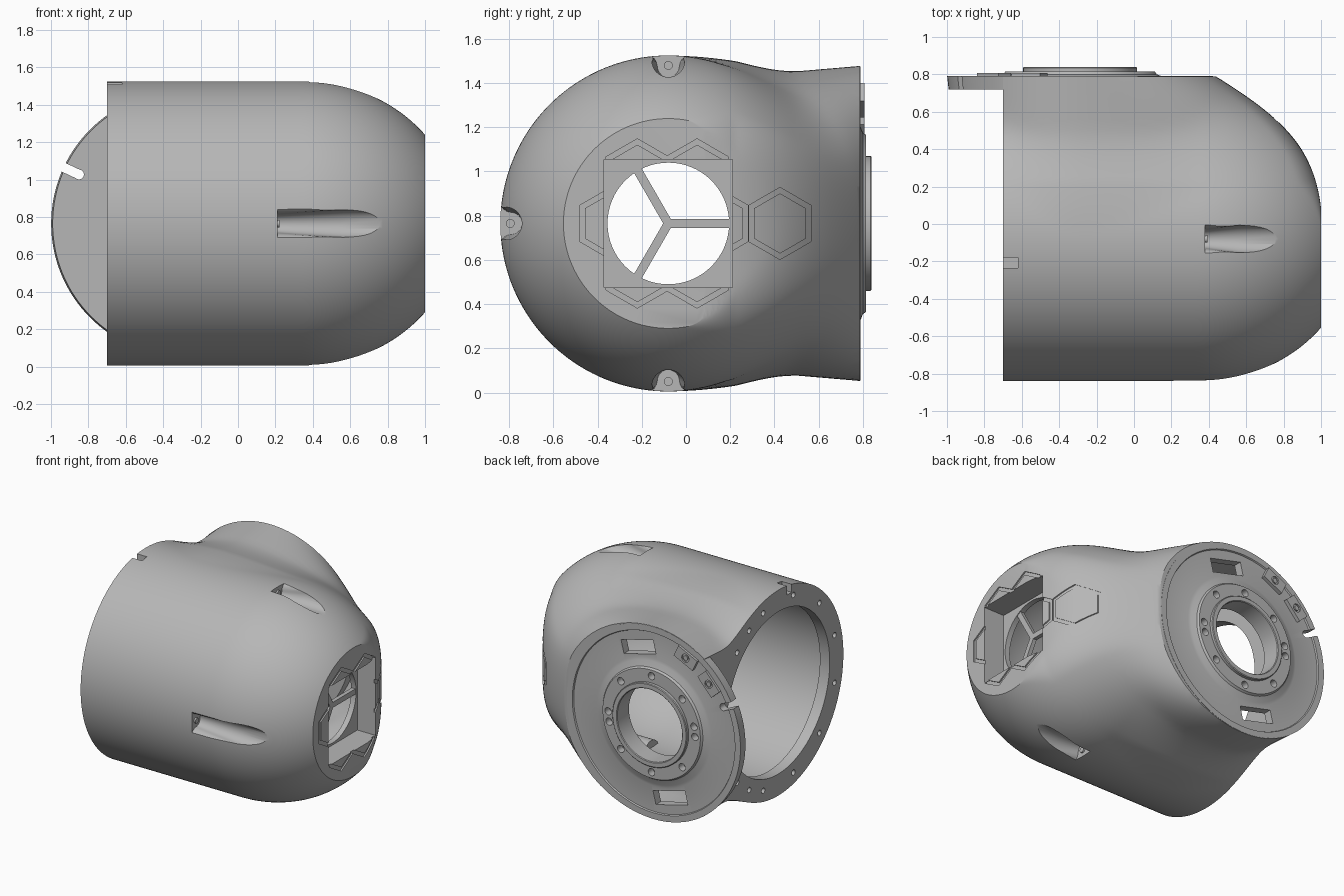
import bpy, bmesh, math
from mathutils import Vector, Matrix

if "Cube" in bpy.data.objects:
    bpy.data.objects.remove(bpy.data.objects["Cube"])

AY, AZ = -0.08, 0.765      # axis of the main barrel (along x)
CX = -0.288                # axis of the side branch (along y)
TAU = 2 * math.pi

grey = bpy.data.materials.new("plain_grey")
grey.use_nodes = True
grey.diffuse_color = (0.47, 0.47, 0.47, 1)
grey.node_tree.nodes["Principled BSDF"].inputs["Base Color"].default_value = (0.47, 0.47, 0.47, 1)


def finish(name, bm):
    """Turn a bmesh into a named grey object."""
    bmesh.ops.recalc_face_normals(bm, faces=bm.faces)
    me = bpy.data.meshes.new(name)
    bm.to_mesh(me)
    bm.free()
    me.materials.append(grey)
    ob = bpy.data.objects.new(name, me)
    bpy.context.collection.objects.link(ob)
    return ob


def skin(rings, caps):
    """Bridge a list of point rings, with end caps or closed on itself."""
    bm = bmesh.new()
    loops = [[bm.verts.new(p) for p in ring] for ring in rings]
    pairs = list(zip(loops, loops[1:])) + ([] if caps else [(loops[-1], loops[0])])
    for a, b in pairs:
        for i in range(len(a)):
            j = (i + 1) % len(a)
            bm.faces.new((a[i], a[j], b[j], b[i]))
    if caps:
        bm.faces.new(loops[0])
        bm.faces.new(loops[-1])
    return bm


def rods(name, items, segs=32):
    """One mesh of cylinders given as (radius, start, end)."""
    bm = bmesh.new()
    for r, p, q in items:
        p, q = Vector(p), Vector(q)
        d = q - p
        m = Matrix.Translation((p + q) / 2) @ d.to_track_quat('Z', 'Y').to_matrix().to_4x4()
        bmesh.ops.create_cone(bm, cap_ends=True, segments=segs, radius1=r, radius2=r,
                              depth=d.length, matrix=m)
    return finish(name, bm)


def boxes(name, items):
    """One mesh of boxes given as (centre, size, rotation matrix or None)."""
    bm = bmesh.new()
    for c, s, rot in items:
        m = Matrix.Translation(c) @ (rot or Matrix()) @ Matrix.Diagonal((*s, 1))
        bmesh.ops.create_cube(bm, size=1, matrix=m)
    return finish(name, bm)


def cut(ob, cutter):
    mod = ob.modifiers.new("cut", 'BOOLEAN')
    mod.operation, mod.solver, mod.object = 'DIFFERENCE', 'EXACT', cutter
    bpy.context.view_layer.objects.active = ob
    bpy.ops.object.modifier_apply(modifier=mod.name)
    bpy.data.objects.remove(cutter)


def blend(a, b, k):
    """Extra amount for a smooth minimum or maximum of a and b."""
    return max(0, k - abs(a - b)) ** 2 / (4 * k)


def field(x, y, z, wall):
    """Negative inside the housing: barrel with dome blended into the branch."""
    end = 1.007 - 0.545 * max(0, (y + 0.1) / 0.89) ** 2.75 - wall * 0.6
    big = 0.76 * math.sqrt(max(0, 1 - (max(0, x - 0.35) / 0.832) ** 2)) - wall
    f = barrel = math.hypot(y - AY, z - AZ) - big
    ramp = min(1, max(0.05, (y - AY) / 0.3))
    if y > AY:
        a = end - CX if x > CX else 0.712 - wall * 0.6
        b = 0.688 - wall * 0.86
        b += 0.06 * ((0.5 - y) / 0.58) ** 1.5 if y < 0.5 else 0.085 * (y - 0.5)
        branch = (math.hypot((x - CX) / max(a, 0.05), (z - AZ) / b) - 1) * 0.7
        f = min(barrel, branch) - blend(barrel, branch, 0.12 * ramp)
    return max(f, x - end) + blend(f, x - end, 0.1 * ramp ** 2)


def solve(inside, hi):
    lo = 0
    for _ in range(20):
        mid = (lo + hi) / 2
        lo, hi = (mid, hi) if inside(mid) else (lo, mid)
    return lo


def shell_rings(x0, x1, wall, nx=72, nt=160):
    rings = []
    for i in range(nx + 1):
        x = x0 + (x1 - x0) * (1 - (1 - i / nx) ** 1.7)
        ring = []
        for j in range(nt):
            c, s = math.cos(TAU * j / nt), math.sin(TAU * j / nt)
            far = min(1.4, 1.1 / c) if c > 0 else 1.4
            r = solve(lambda t: field(x, AY + t * c, AZ + t * s, wall) < 0, far)
            ring.append((x, AY + r * c, AZ + r * s))
        rings.append(ring)
    return rings


# Housing: outer skin trimmed at the branch mouth
bm = skin(shell_rings(-0.7, 1.0, 0), True)
res = bmesh.ops.bisect_plane(bm, geom=bm.verts[:] + bm.edges[:] + bm.faces[:], dist=1e-5,
                             plane_co=(0, 0.788, 0), plane_no=(0, 1, 0), clear_outer=True)
rim = [e for e in res["geom_cut"] if isinstance(e, bmesh.types.BMEdge)]
bmesh.ops.edgenet_fill(bm, edges=rim)
housing = finish("housing", bm)

# Hollow inside, leaving a rounded boss around each of the three scoops
scoops = ((-1, 0, 0.21), (0, 1, 0.38), (0, -1, 0.38))
cavity = finish("cavity", skin(shell_rings(-0.62, 0.925, 0.075), True))
cut(cavity, rods("bosses", [(0.085, (x0 - 0.04, AY + dy * 0.715, AZ + dz * 0.715),
                             (0.97, AY + dy * 0.715, AZ + dz * 0.715)) for dy, dz, x0 in scoops]))
cut(housing, cavity)
cut(housing, rods("mouth", [(0.6, (-0.8, AY, AZ), (-0.55, AY, AZ))], 96))
cut(housing, rods("flange_seat", [(0.69, (CX, 0.75, AZ), (CX, 0.9, AZ))], 128))
cut(housing, boxes("window", [((0.95, AY, AZ), (0.5, 0.58, 0.58), None)]))


# Flared screw scoops, widening towards the dome
def scoop_ring(x, r, dy, dz):
    half = [(r * math.sin(t * TAU / 32), 0.662 + r - r * math.cos(t * TAU / 32)) for t in range(9)]
    top = 0.662 + r
    half += [(r + (0.08 - r) * s, top + (0.765 - top) * q) for s, q in ((0.12, 0.3), (0.4, 0.6), (1, 0.9))]
    half.append((0.08, 0.83))
    section = half + [(-u, v) for u, v in reversed(half[1:])]
    return [(x, AY + dy * v + dz * u, AZ + dz * v + dy * u) for u, v in section]


bolts = []
for dy, dz, x0 in scoops:
    rings = [scoop_ring(x, r, dy, dz) for x, r in ((x0, 0.05), (0.56, 0.074), (1.1, 0.076))]
    cut(housing, finish("scoop", skin(rings, True)))
    y, z = AY + dy * 0.715, AZ + dz * 0.715
    bolts.append((0.02, (x0 - 0.02, y, z), (x0 + 0.012, y, z)))
rods("scoop_bolts", bolts, 16)

# Screw holes and the notch in the open end
ends = []
for deg in (45, 60, 75, 105, 135, 165, 195, 225, 255, 285, 300, 315):
    y, z = AY + 0.68 * math.cos(math.radians(deg)), AZ + 0.68 * math.sin(math.radians(deg))
    ends.append((0.02, (-0.75, y, z), (-0.65, y, z)))
cut(housing, rods("end_holes", ends, 16))
cut(housing, boxes("notch", [((-0.67, -0.207, 1.5), (0.1, 0.055, 0.1), None)]))

# Hexagon grooves following the dome around the window
hexes = [(0.425, 0), (0.14, 0), (-0.34, 0), (0.05, 0.22), (-0.22, 0.22), (0.05, -0.22), (-0.22, -0.22)]
for hy, hz in hexes:
    rings = []
    for r, lift in ((0.163, -0.01), (0.163, 0.03), (0.136, 0.03), (0.136, -0.01)):
        ring = []
        for k in range(48):
            a, b = [Vector((math.sin(TAU * n / 6), math.cos(TAU * n / 6))) for n in (k // 8, k // 8 + 1)]
            p = a.lerp(b, k % 8 / 8) * r + Vector((hy, AZ + hz))
            ring.append((solve(lambda t: field(t, p.x, p.y, 0) < 0, 1.0) + lift, p.x, p.y))
        rings.append(ring)
    cut(housing, finish("hexagon", skin(rings, False)))

# Window frame with a round, three-spoked opening
frame = boxes("window_frame", [((0.86, AY, AZ), (0.14, 0.64, 0.64), None)])
cut(frame, boxes("well", [((0.93, AY, AZ), (0.2, 0.58, 0.58), None)]))
cut(frame, rods("round_hole", [(0.275, (0.6, AY, AZ), (0.9, AY, AZ))], 64))
spokes = []
for k in range(3):
    rot = Matrix.Rotation(TAU * k / 3, 4, 'X')
    spokes.append((Vector((0.81, AY, AZ)) + rot @ Vector((0, 0.14, 0)), (0.03, 0.29, 0.04), rot))
boxes("window_spokes", spokes)

# Flange plate on the branch, turned from a profile
profile = [(0.265, 0.7), (0.265, 0.835), (0.27, 0.84), (0.3, 0.84), (0.305, 0.835), (0.305, 0.815),
           (0.4, 0.815), (0.41, 0.8), (0.45, 0.785), (0.47, 0.78), (0.66, 0.78), (0.665, 0.79),
           (0.711, 0.79), (0.703, 0.72), (0.4, 0.72), (0.4, 0.7)]


def disc(r, deg, y):
    t = math.radians(deg)
    return (CX - r * math.cos(t), y, AZ + r * math.sin(t))


def turn(deg):
    return Matrix.Rotation(math.radians(deg), 4, 'Y')


flange = finish("flange", skin([[disc(r, 360 * j / 128, y) for j in range(128)]
                                for r, y in profile], False))
cut(flange, boxes("slots", [(disc(0.54, d, 0.75), (0.1, 0.3, 0.27), turn(d)) for d in (104, 284)]))
cut(flange, boxes("edge_notch", [(disc(0.69, 25, 0.755), (0.14, 0.2, 0.05), turn(25))]))
cut(flange, rods("notch_root", [(0.026, disc(0.62, 25, 0.6), disc(0.62, 25, 0.9))]))
holes = [(0.027, disc(0.355, d, 0.76), disc(0.355, d, 0.9))
         for d in (0, 12, 45, 90, 135, 180, 192, 225, 270, 315)]
cut(flange, rods("ring_holes", holes, 16))

# Two bolted tabs on the flange edge
for n, deg in enumerate((42, 64)):
    tab = boxes(f"flange_tab_{n + 1}", [(disc(0.62, deg, 0.79), (0.09, 0.035, 0.17), turn(deg))])
    cut(tab, rods("tab_hole", [(0.03, disc(0.62, deg, 0.797), disc(0.62, deg, 0.85))], 20))
    rods(f"tab_bolt_{n + 1}", [(0.018, disc(0.62, deg, 0.78), disc(0.62, deg, 0.806))], 16)

# Smooth shading with sharp machined edges
for ob in bpy.context.scene.objects:
    if ob.type == 'MESH':
        bpy.ops.object.select_all(action='DESELECT')
        ob.select_set(True)
        bpy.context.view_layer.objects.active = ob
        bpy.ops.object.shade_smooth_by_angle(angle=math.radians(32))
